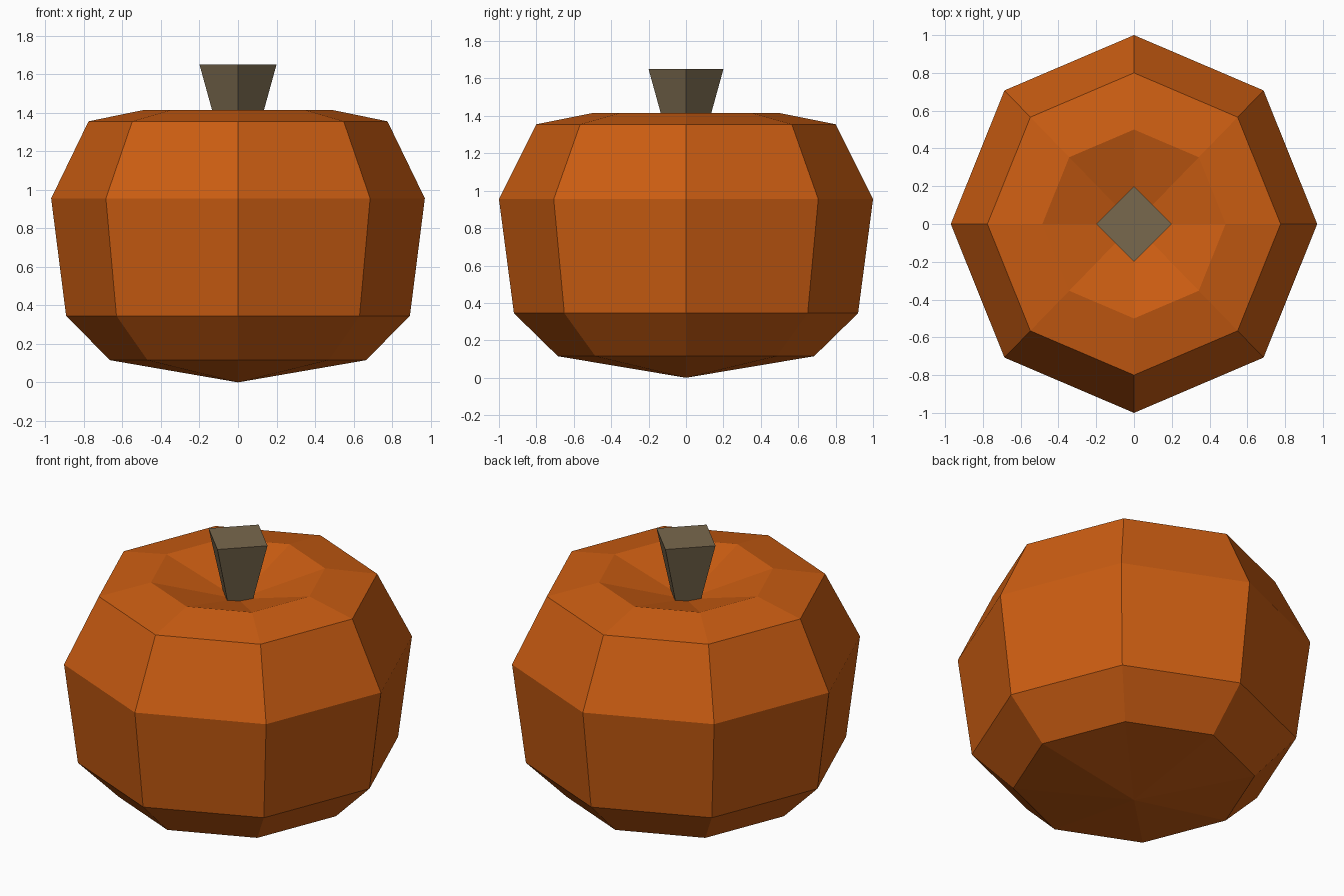
import bpy, bmesh, math

if "Cube" in bpy.data.objects:
    bpy.data.objects.remove(bpy.data.objects["Cube"])


def material(name, rgb):
    m = bpy.data.materials.new(name)
    m.diffuse_color = (*rgb, 1.0)
    m.use_nodes = True
    m.node_tree.nodes["Principled BSDF"].inputs["Base Color"].default_value = m.diffuse_color
    return m


def lathe(name, profile, sides, x_scale, mat):
    """Flat-faced turned solid; a radius of 0 makes a single pole point."""
    bm = bmesh.new()
    rings = []
    for r, z in profile:
        if r == 0:
            rings.append([bm.verts.new((0, 0, z))] * sides)
        else:
            rings.append([bm.verts.new((r * x_scale * math.cos(2 * math.pi * i / sides),
                                        r * math.sin(2 * math.pi * i / sides), z))
                          for i in range(sides)])
    for a, b in zip(rings, rings[1:]):
        for i in range(sides):
            j = (i + 1) % sides
            corners = list(dict.fromkeys((a[i], a[j], b[j], b[i])))
            bm.faces.new(corners)
    bmesh.ops.recalc_face_normals(bm, faces=bm.faces)
    mesh = bpy.data.meshes.new(name)
    bm.to_mesh(mesh)
    bm.free()
    mesh.materials.append(mat)
    obj = bpy.data.objects.new(name, mesh)
    bpy.context.collection.objects.link(obj)
    return obj


orange = material("pumpkin_orange", (0.60, 0.110, 0.006))
brown = material("stem_brown", (0.190, 0.138, 0.074))

# Eight-sided body with pointed underside and a dimple on top
lathe("pumpkin_body",
      [(0, 0), (0.685, 0.115), (0.92, 0.345), (1.0, 0.955),
       (0.80, 1.355), (0.50, 1.415), (0, 1.27)], 8, 0.97, orange)

# Four-sided stem flaring upwards out of the dimple
lathe("stem", [(0, 1.27), (0.095, 1.27), (0.20, 1.65), (0, 1.65)], 4, 1.0, brown)
